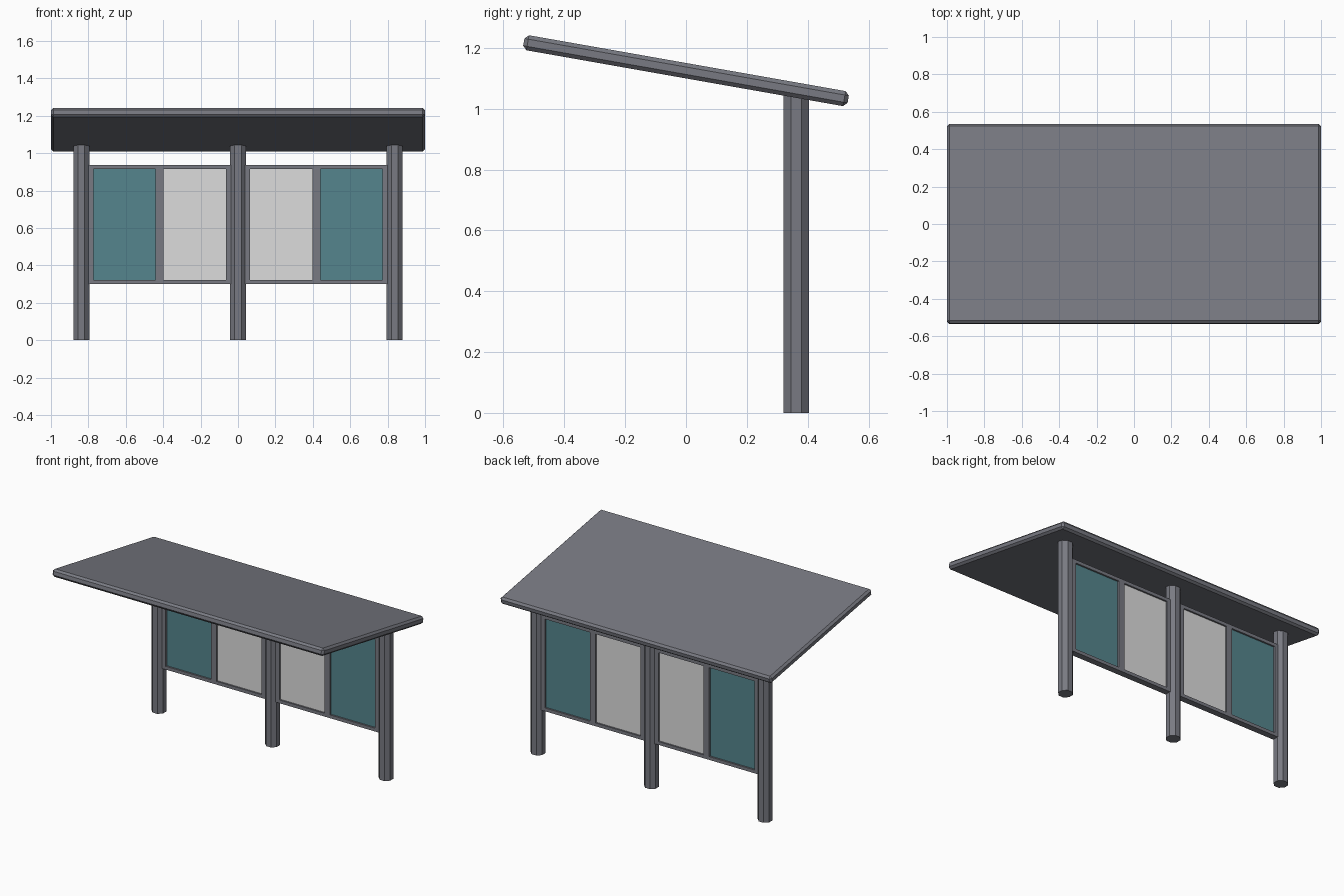
import bpy, math

if "Cube" in bpy.data.objects:
    bpy.data.objects.remove(bpy.data.objects["Cube"])

def material(name, rgb):
    m = bpy.data.materials.new(name)
    m.diffuse_color = (*rgb, 1)
    m.use_nodes = True
    m.node_tree.nodes["Principled BSDF"].inputs["Base Color"].default_value = m.diffuse_color
    return m

GREY = material("slate grey metal", (0.19, 0.195, 0.225))
TEAL = material("teal panel", (0.09, 0.235, 0.268))
PALE = material("pale panel", (0.72, 0.72, 0.72))

def box(name, x0, x1, y, depth, z0, z1, mat):
    bpy.ops.mesh.primitive_cube_add(size=1, location=((x0 + x1) / 2, y, (z0 + z1) / 2))
    o = bpy.context.object
    o.name = name
    o.scale = (x1 - x0, depth, z1 - z0)
    bpy.ops.object.transform_apply(location=False, rotation=False, scale=True)
    o.data.materials.append(mat)
    return o

Y = 0.363          # plane of the back wall
POST_X = 0.837

# tilted roof slab with chamfered edges
roof = box("roof", -1, 1, 0, 1.083, 1.1, 1.15, GREY)
roof.rotation_euler.x = math.radians(-10)
bev = roof.modifiers.new("chamfer", 'BEVEL')
bev.width = 0.013
bev.segments = 1

# eight-sided posts, flat side to the front
for name, x in (("left_post", -POST_X), ("middle_post", 0), ("right_post", POST_X)):
    bpy.ops.mesh.primitive_cylinder_add(vertices=8, radius=0.0455, depth=1.06,
                                        location=(x, Y, 0.53),
                                        rotation=(0, 0, math.radians(22.5)))
    post = bpy.context.object
    post.name = name
    post.data.materials.append(GREY)

# framed wall panels, one bay on each side of the middle post
for side, s in (("left", -1), ("right", 1)):
    def bar(name, a, b, depth, z0, z1, mat):
        box(side + "_" + name, min(s * a, s * b), max(s * a, s * b), Y, depth, z0, z1, mat)

    bar("bottom_rail", 0.02, 0.815, 0.042, 0.30, 0.322, GREY)
    bar("top_rail", 0.02, 0.815, 0.042, 0.914, 0.936, GREY)
    bar("inner_stile", 0.022, 0.065, 0.042, 0.322, 0.914, GREY)
    bar("mullion", 0.397, 0.44, 0.042, 0.322, 0.914, GREY)
    bar("outer_stile", 0.772, 0.815, 0.042, 0.322, 0.914, GREY)
    bar("pale_panel", 0.06, 0.402, 0.02, 0.317, 0.919, PALE)
    bar("teal_panel", 0.435, 0.777, 0.02, 0.317, 0.919, TEAL)
